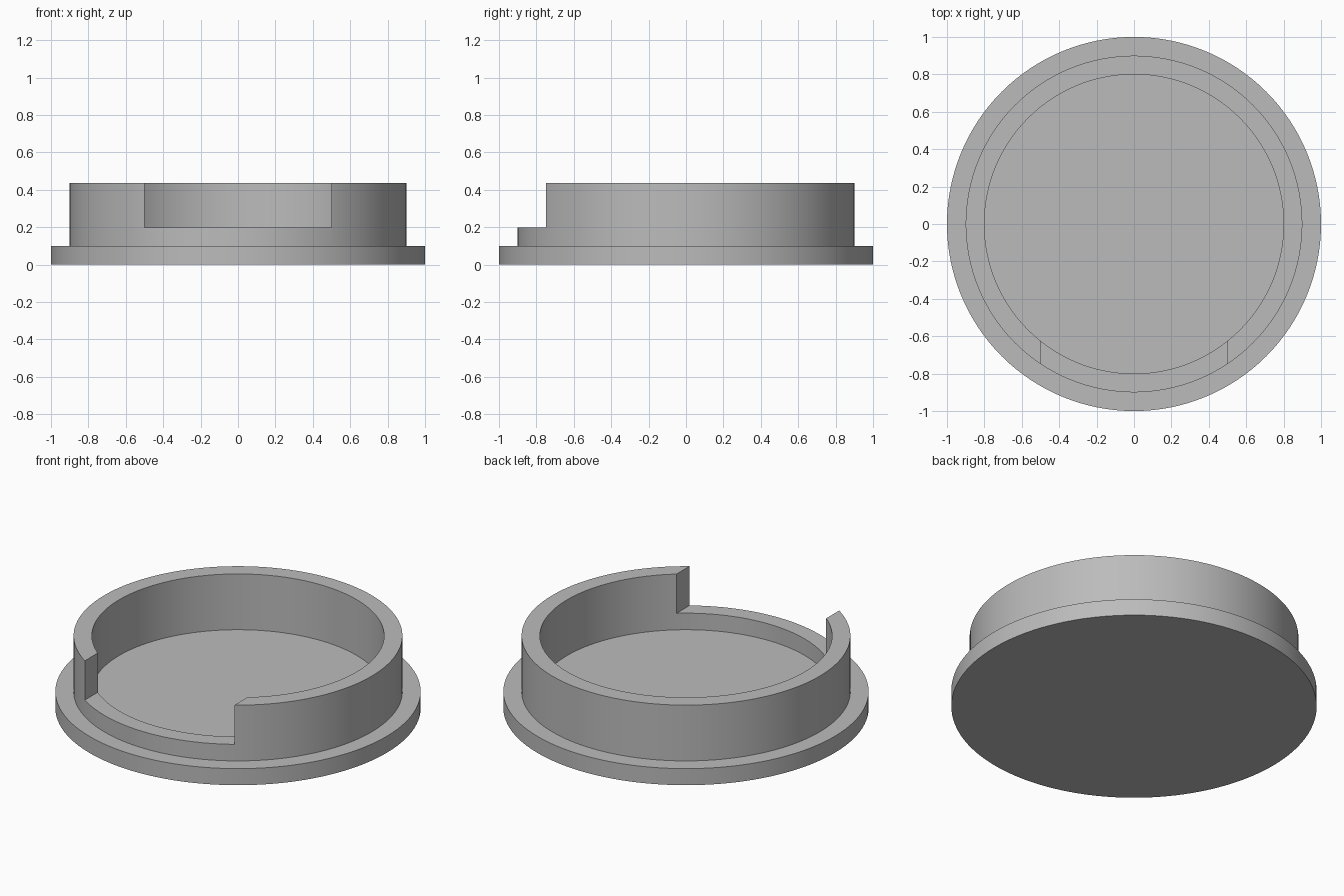
import bpy, bmesh, math
from mathutils import Matrix

default = bpy.data.objects.get("Cube")
if default:
    bpy.data.objects.remove(default, do_unlink=True)

SEGMENTS = 128
FLANGE_R, OUTER_R, INNER_R = 1.0, 0.9, 0.8
FLOOR_Z, SILL_Z, TOP_Z = 0.1, 0.2, 0.437
NOTCH_WIDTH = 1.0

grey = bpy.data.materials.new("plain grey")
grey.use_nodes = True
colour = (0.5, 0.5, 0.5, 1)
grey.diffuse_color = colour
grey.node_tree.nodes["Principled BSDF"].inputs["Base Color"].default_value = colour


def finish(name, bm):
    """Turn a bmesh into a named object."""
    bmesh.ops.recalc_face_normals(bm, faces=bm.faces)
    mesh = bpy.data.meshes.new(name)
    bm.to_mesh(mesh)
    bm.free()
    mesh.materials.append(grey)
    obj = bpy.data.objects.new(name, mesh)
    bpy.context.collection.objects.link(obj)
    return obj


def lathe(name, profile):
    """Revolve (radius, height) points around the z axis."""
    bm = bmesh.new()
    verts = [bm.verts.new((r, 0, z)) for r, z in profile]
    edges = [bm.edges.new(pair) for pair in zip(verts, verts[1:])]
    bmesh.ops.spin(bm, geom=verts + edges, cent=(0, 0, 0), axis=(0, 0, 1),
                   angle=math.tau, steps=SEGMENTS)
    bmesh.ops.remove_doubles(bm, verts=bm.verts, dist=0.0001)
    return finish(name, bm)


# Flanged base and round wall, turned as one solid
cap = lathe("round_cap", [
    (0, 0), (FLANGE_R, 0), (FLANGE_R, FLOOR_Z), (OUTER_R, FLOOR_Z),
    (OUTER_R, TOP_Z), (INNER_R, TOP_Z), (INNER_R, FLOOR_Z), (0, FLOOR_Z)])

# Straight-sided notch in the front of the wall
bm = bmesh.new()
bmesh.ops.create_cube(bm, size=1, matrix=Matrix.Translation((0, -0.75, SILL_Z + 0.5))
                      @ Matrix.Diagonal((NOTCH_WIDTH, 1, 1, 1)))
cutter = finish("notch_cutter", bm)
cutter.hide_render = True

notch = cap.modifiers.new("front notch", "BOOLEAN")
notch.operation = "DIFFERENCE"
notch.solver = "EXACT"
notch.object = cutter

# Apply the cut, then smooth the round faces
bpy.ops.object.select_all(action="DESELECT")
cap.select_set(True)
bpy.context.view_layer.objects.active = cap
bpy.ops.object.modifier_apply(modifier=notch.name)
bpy.data.objects.remove(cutter, do_unlink=True)
bpy.ops.object.shade_smooth_by_angle(angle=math.radians(30))
